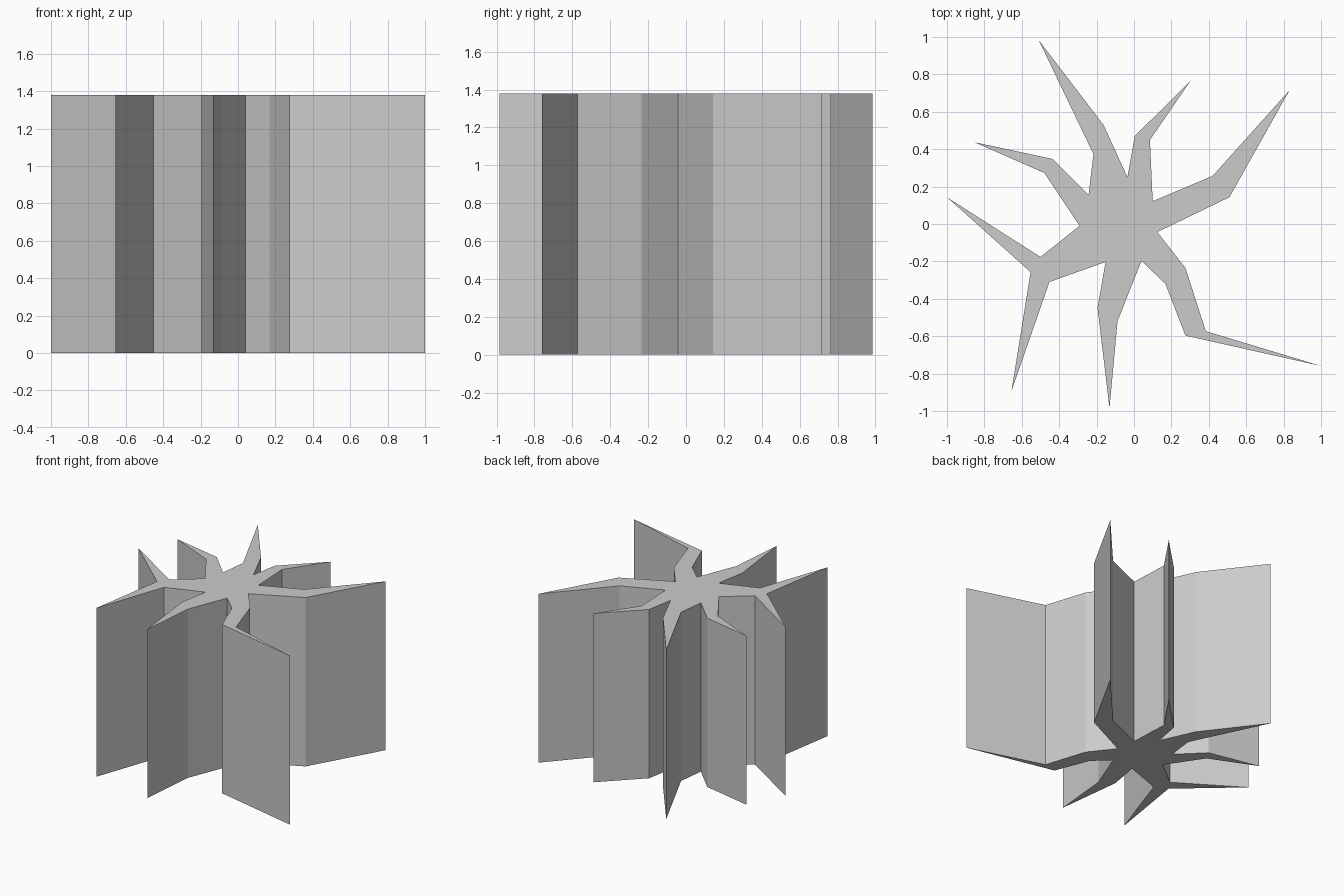
import bpy, bmesh
from mathutils import Vector

if "Cube" in bpy.data.objects:
    bpy.data.objects.remove(bpy.data.objects["Cube"])

HEIGHT = 1.38

# Splatter outline seen from above, counter-clockwise
OUTLINE = [
    (0.125, -0.043), (0.51, 0.143), (0.832, 0.716), (0.42, 0.257),      # right arm
    (0.10, 0.122), (0.085, 0.449), (0.302, 0.765), (0.004, 0.47),       # upper right arm
    (-0.035, 0.25), (-0.163, 0.53), (-0.51, 0.984), (-0.217, 0.374),    # top arm
    (-0.243, 0.155), (-0.436, 0.348), (-0.853, 0.437), (-0.48, 0.273),  # upper left arm
    (-0.291, -0.01), (-0.50, -0.176), (-1.0, 0.143), (-0.553, -0.257),  # left fork
    (-0.655, -0.893), (-0.452, -0.31),                                 # lower fork
    (-0.152, -0.203), (-0.195, -0.449), (-0.131, -0.984), (-0.088, -0.519),  # bottom arm
    (0.04, -0.198), (0.168, -0.32), (0.275, -0.597), (1.0, -0.759),     # bent arm
    (0.384, -0.573), (0.275, -0.235),
]

# Extrude the outline upward into a solid prism
bm = bmesh.new()
base = bm.faces.new([bm.verts.new((x, y, 0)) for x, y in OUTLINE])
top = bmesh.ops.extrude_face_region(bm, geom=[base], use_keep_orig=True)["geom"]
bmesh.ops.translate(bm, vec=Vector((0, 0, HEIGHT)),
                    verts=[v for v in top if isinstance(v, bmesh.types.BMVert)])
bmesh.ops.recalc_face_normals(bm, faces=bm.faces)
bmesh.ops.triangulate(bm, faces=[f for f in bm.faces if len(f.verts) > 4])

mesh = bpy.data.meshes.new("splayed_star_prism")
bm.to_mesh(mesh)
bm.free()
bpy.context.collection.objects.link(bpy.data.objects.new("splayed_star_prism", mesh))
